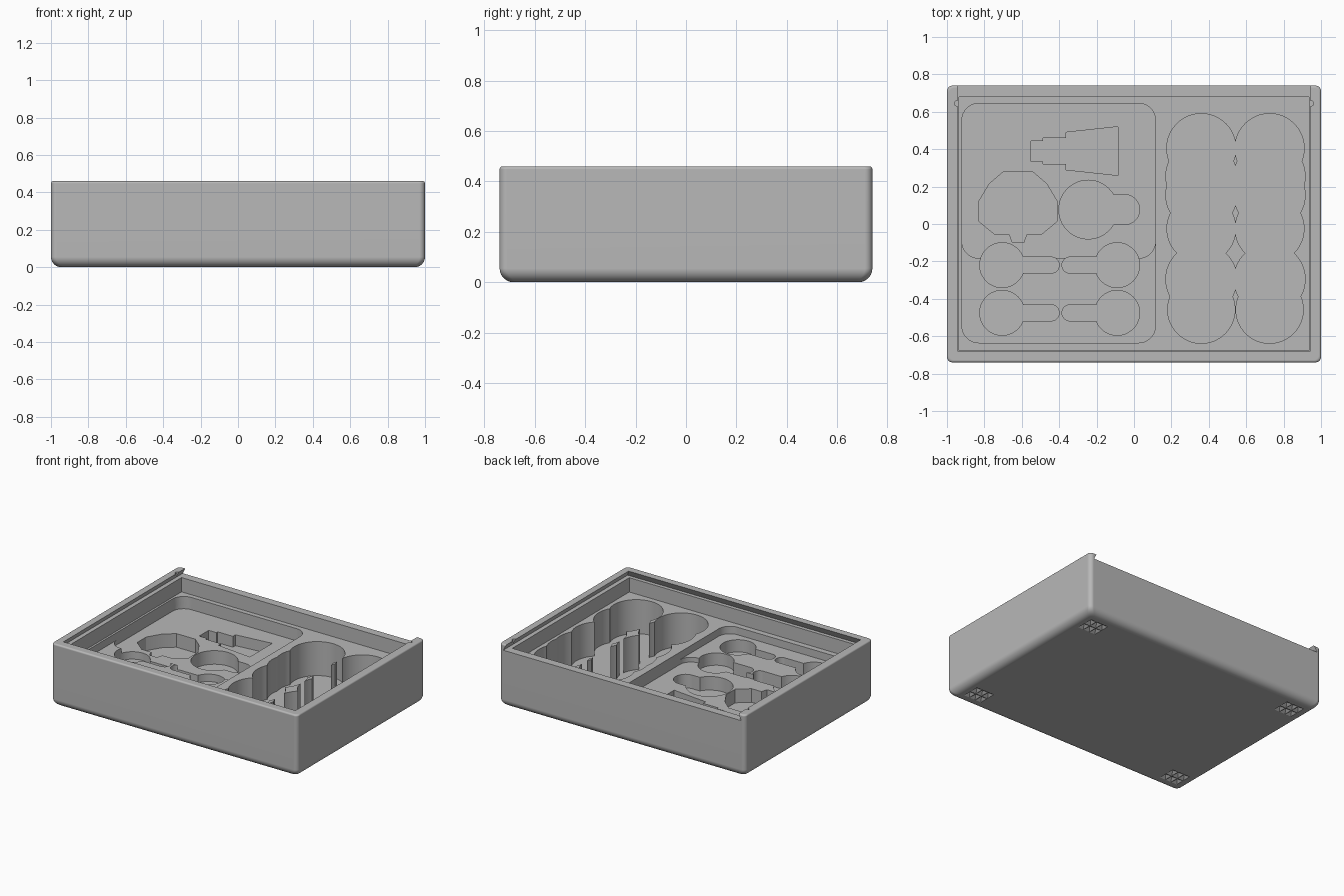
import bpy, bmesh
from math import pi, sin, cos, radians

cube = bpy.data.objects.get("Cube")
if cube:
    bpy.data.objects.remove(cube, do_unlink=True)

grey = bpy.data.materials.new("plain_grey")
grey.use_nodes = True
grey.diffuse_color = (0.48, 0.48, 0.48, 1)
grey.node_tree.nodes["Principled BSDF"].inputs["Base Color"].default_value = grey.diffuse_color

TOP, SLOT, INSERT = 0.46, 0.415, 0.31
OVER = 0.6  # cutters reach above the rim


def loft(name, rings):
    """Closed solid through rings of matching (x, y, z) points."""
    bm = bmesh.new()
    loops = [[bm.verts.new(p) for p in ring] for ring in rings]
    n = len(loops[0])
    for a, b in zip(loops, loops[1:]):
        for i in range(n):
            j = (i + 1) % n
            bm.faces.new((a[i], a[j], b[j], b[i]))
    bm.faces.new(loops[0][::-1])
    bm.faces.new(loops[-1])
    bmesh.ops.recalc_face_normals(bm, faces=bm.faces)
    mesh = bpy.data.meshes.new(name)
    bm.to_mesh(mesh)
    bm.free()
    obj = bpy.data.objects.new(name, mesh)
    bpy.context.collection.objects.link(obj)
    return obj


def rounded_rect(x0, x1, y0, y1, r, seg=8):
    corners = ((x1 - r, y1 - r), (x0 + r, y1 - r), (x0 + r, y0 + r), (x1 - r, y0 + r))
    return [(cx + r * cos((k + i / seg) * pi / 2), cy + r * sin((k + i / seg) * pi / 2))
            for k, (cx, cy) in enumerate(corners) for i in range(seg + 1)]


def circle(x, y, r, n=48):
    return [(x + r * cos(2 * pi * i / n), y + r * sin(2 * pi * i / n)) for i in range(n)]


def rect(x0, x1, y0, y1):
    return [(x0, y0), (x1, y0), (x1, y1), (x0, y1)]


def at(points, z):
    return [(x, y, z) for x, y in points]


cutters = []


def cut(points, floor, ceiling=OVER):
    cutters.append(loft("cutter", [at(points, floor), at(points, ceiling)]))


# Outer case with a large bottom round and a small top round
def section(inset, z):
    return at(rounded_rect(-1 + inset, 1 - inset, -0.74 + inset, 0.74 - inset, 0.03), z)


R, r, STEPS = 0.055, 0.012, 6
arc = [i / STEPS * pi / 2 for i in range(STEPS + 1)]
rings = [section(R * (1 - sin(a)), R * (1 - cos(a))) for a in arc]
rings += [section(r * (1 - cos(a)), TOP - r * (1 - sin(a))) for a in arc]
case = loft("storage_case", rings)

# Dovetail lid slot, open at the back, with two lid detents
cutters.append(loft("slot_cutter", [
    at(rect(-0.967, 0.967, -0.704, 1), SLOT),
    at(rect(-0.943, 0.943, -0.68, 1), TOP),
    at(rect(-0.943, 0.943, -0.68, 1), OVER)]))
for side in (-1, 1):
    cut(circle(side * 0.947, 0.645, 0.014, 16), SLOT)

# Upper cavity and stepped tray recess
cut(rect(-0.935, 0.935, -0.677, 0.68), INSERT)
cut(rounded_rect(-0.92, 0.115, -0.635, 0.645, 0.09), 0.255)
cut(rounded_rect(-0.92, 0.115, -0.183, 0.645, 0.09), 0.22)


# Round pockets with a rounded handle
def handled_pocket(x, y, radius, tip, half, floor):
    cut(circle(x, y, radius), floor)
    cut(rounded_rect(min(x, tip), max(x, tip), y - half, y + half, half * 0.99), floor)


for row in (-0.22, -0.475):
    handled_pocket(-0.705, row, 0.12, -0.4, 0.043, 0.165)
    handled_pocket(-0.09, row, 0.12, -0.385, 0.043, 0.165)
handled_pocket(-0.245, 0.077, 0.157, 0.03, 0.08, 0.12)

# Faceted pocket with a small tab, mirrored about its centre line
half = [(0.077, 0.28), (0.153, 0.215), (0.21, 0.12), (0.21, 0.015),
        (0.125, -0.055), (0.046, -0.055), (0.03, -0.1)]
cut([(-0.62 + x, y) for x, y in half] + [(-0.62 - x, y) for x, y in half[::-1]], 0.12)

# Stepped, flared pocket, mirrored about its centre line
half = [(-0.55, 0.055), (-0.487, 0.055), (-0.487, 0.07), (-0.364, 0.07),
        (-0.364, 0.1), (-0.086, 0.13)]
cut([(x, 0.39 + y) for x, y in half] + [(x, 0.39 - y) for x, y in half[::-1]], 0.14)

# Two deep columns of overlapping round pockets
for x in (0.36, 0.725):
    for y, radius in ((0.405, 0.185), (0.255, 0.19), (0.155, 0.19),
                      (-0.025, 0.184), (-0.295, 0.19), (-0.458, 0.18)):
        cut(circle(x, y, radius, 64), 0.06)

# Foot pads underneath: grids of shallow pyramid pits
for fx in (-0.85, 0.85):
    for fy in (-0.59, 0.59):
        for i in (-1, 0, 1):
            for j in (-0.5, 0.5):
                x, y, h = fx + i * 0.05, fy + j * 0.07, 0.023
                tiny = 0.001
                cutters.append(loft("pit_cutter", [
                    at(rect(x - h, x + h, y - h - 0.01, y + h + 0.01), -0.001),
                    at(rect(x - tiny, x + tiny, y - tiny, y + tiny), 0.02)]))

# Carve everything, then bake the result
for c in cutters:
    mod = case.modifiers.new("carve", 'BOOLEAN')
    mod.operation = 'DIFFERENCE'
    mod.solver = 'EXACT'
    mod.object = c
bpy.context.view_layer.update()
graph = bpy.context.evaluated_depsgraph_get()
carved = bpy.data.meshes.new_from_object(case.evaluated_get(graph))
case.modifiers.clear()
case.data = carved
carved.name = "storage_case"
for c in cutters:
    bpy.data.objects.remove(c, do_unlink=True)

carved.materials.clear()
carved.materials.append(grey)
for p in carved.polygons:
    p.material_index = 0

# Smooth the rounds while keeping flat walls flat
for o in bpy.context.selected_objects:
    o.select_set(False)
case.select_set(True)
bpy.context.view_layer.objects.active = case
bpy.ops.object.shade_smooth_by_angle(angle=radians(25))
weighted = case.modifiers.new("weighted_normals", 'WEIGHTED_NORMAL')
weighted.keep_sharp = True
